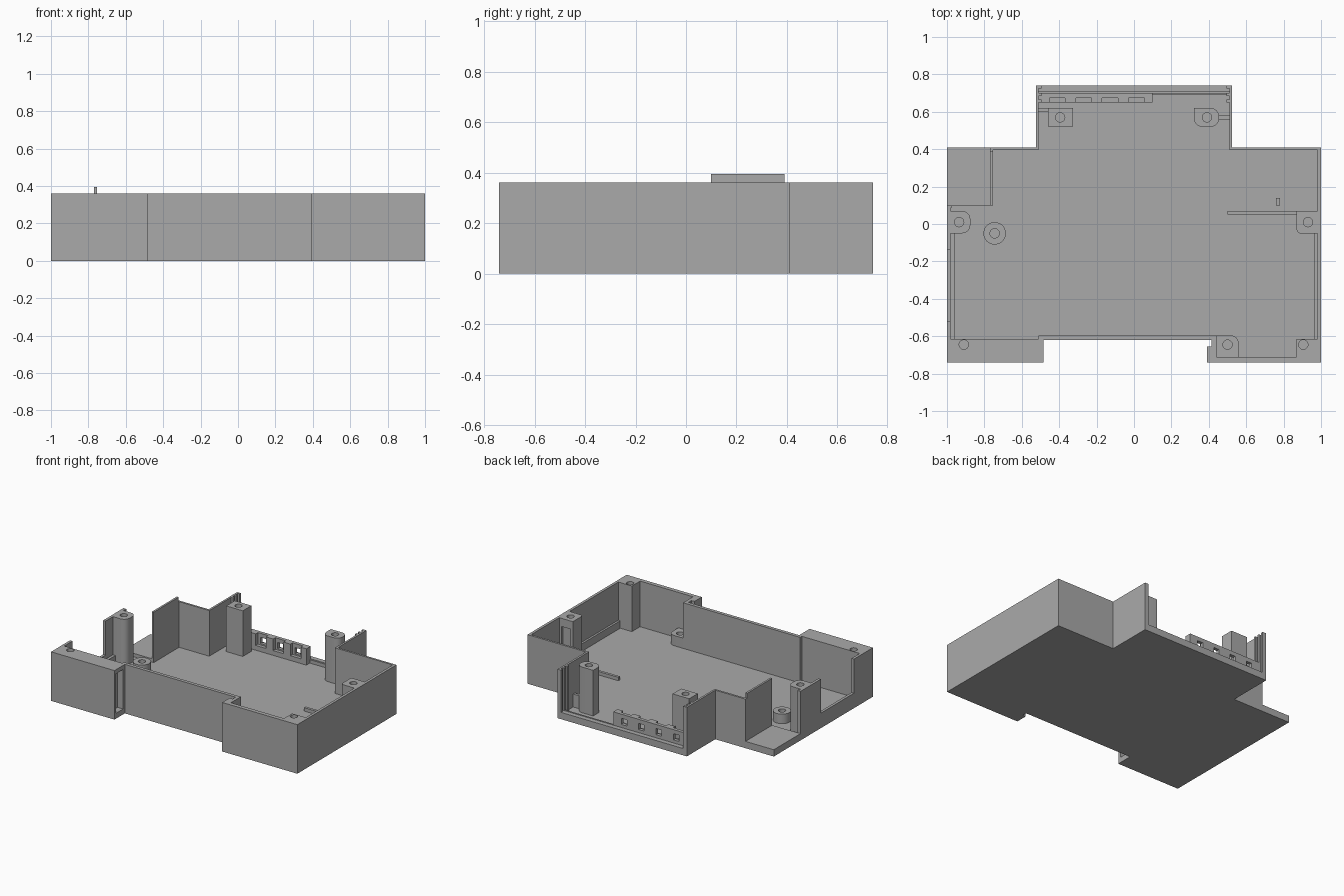
import bpy, bmesh, math

cube = bpy.data.objects.get("Cube")
if cube:
    bpy.data.objects.remove(cube, do_unlink=True)

grey = bpy.data.materials.new("plain grey plastic")
grey.use_nodes = True
grey.diffuse_color = (0.4, 0.4, 0.4, 1)
grey.node_tree.nodes["Principled BSDF"].inputs["Base Color"].default_value = (0.4, 0.4, 0.4, 1)

TOP = 0.36      # wall height
FLOOR = 0.025   # inner floor height
RIM = 0.05      # low rims and platform
T = 0.015       # thin wall thickness


def prism(name, points, z0, z1):
    """Extrude a flat outline from z0 up to z1."""
    bm = bmesh.new()
    face = bm.faces.new([bm.verts.new((x, y, z0)) for x, y in points])
    up = bmesh.ops.extrude_face_region(bm, geom=[face])["geom"]
    bmesh.ops.translate(bm, vec=(0, 0, z1 - z0),
                        verts=[v for v in up if isinstance(v, bmesh.types.BMVert)])
    bmesh.ops.recalc_face_normals(bm, faces=bm.faces)
    mesh = bpy.data.meshes.new(name)
    bm.to_mesh(mesh)
    bm.free()
    mesh.materials.append(grey)
    obj = bpy.data.objects.new(name, mesh)
    bpy.context.collection.objects.link(obj)
    return obj


def box(name, x0, x1, y0, y1, z0=0.0, z1=TOP):
    return prism(name, [(x0, y0), (x1, y0), (x1, y1), (x0, y1)], z0, z1)


def circle(cx, cy, r, n=24):
    return [(cx + r * math.cos(2 * math.pi * i / n),
             cy + r * math.sin(2 * math.pi * i / n)) for i in range(n)]


def cut(obj, *cutters):
    """Subtract the cutters, keep the result and delete them."""
    for c in cutters:
        c.hide_render = True
        mod = obj.modifiers.new("cut", "BOOLEAN")
        mod.operation, mod.solver, mod.object = "DIFFERENCE", "EXACT", c
    deps = bpy.context.evaluated_depsgraph_get()
    mesh = bpy.data.meshes.new_from_object(obj.evaluated_get(deps))
    obj.modifiers.clear()
    obj.data = mesh
    for c in cutters:
        bpy.data.objects.remove(c, do_unlink=True)
    return obj


def drill(obj, cx, cy, z1, depth):
    return cut(obj, prism("drill", circle(cx, cy, 0.025), z1 - depth, z1 + 0.05))


def post(name, x0, x1, y0, y1, hole, z1=TOP, rounded="", r=0.045):
    """Screw post; rounded lists corners 0-3 counter-clockwise from low x, low y."""
    corners = [(x0, y0, 1, 1), (x1, y0, -1, 1), (x1, y1, -1, -1), (x0, y1, 1, -1)]
    pts = []
    for i, (x, y, sx, sy) in enumerate(corners):
        if str(i) in rounded:
            for k in range(7):
                a = math.pi + i * math.pi / 2 + k * math.pi / 12
                pts.append((x + sx * r + r * math.cos(a), y + sy * r + r * math.sin(a)))
        else:
            pts.append((x, y))
    return drill(prism(name, pts, 0.01, z1), *hole, z1, min(0.15, z1 - 0.03))


# Floor plate
prism("floor", [(-1, -.74), (-.485, -.74), (-.485, -.62), (.415, -.62), (.415, -.655),
                (.39, -.655), (.39, -.74), (1, -.74), (1, .41), (.525, .41), (.525, .74),
                (-.525, .74), (-.525, .41), (-1, .41)], 0, FLOOR)
box("corner_platform", -1, -.76, .1, .41, 0, RIM)

# Front walls and solid front left block with a slot in its inner end
block = box("front_block", -1, -.485, -.74, -.615)
cut(block, box("slot", -.53, -.4, -.72, -.64, .04, .33))
drill(block, -.91, -.645, TOP, .15)
box("front_notch_wall", -.51, .44, -.62, -.595)
box("front_corner_wall", .39, 1, -.74, -.71)
box("notch_end_wall", .39, .44, -.74, -.655)
box("notch_end_inner_wall", .415, .44, -.71, -.595)

# Side walls, one of them with a wide opening
box("side_wall", .98, 1, -.74, .41)
open_wall = box("open_side_wall", -1, -.98, -.74, .1)
cut(open_wall, box("opening", -1.1, -.9, -.52, -.135, .11, .5))
box("corner_wall_return", -1, -.975, .085, .1)
for s, inner, outer in ((-1, .96, .98), (1, .965, .98)):
    box("side_ledge", *sorted((s * inner, s * outer)), -.615, -.05, 0, .08)

# Rear walls with a raised guide on the platform partition
box("rear_wall_wide", .51, 1, .41 - T, .41)
box("rear_wall_short", -.77, -.51, .41 - T, .41)
box("platform_partition", -.77, -.77 + T, .1, .41)
box("partition_tab", -.77, -.77 + T, .1, .39, TOP, .395)

# Rear bay: side walls, panel guides and low rims
for s in (-1, 1):
    box("bay_wall", *sorted((s * .51, s * .525)), .41 - T, .74)
    for y in (.65, .685, .725):
        box("panel_guide", *sorted((s * .495, s * .515)), y, y + T)
box("rear_rim", -.525, .525, .705, .74, 0, RIM)
box("rear_inner_rim", .1, .51, .69, .70, 0, RIM)

# Low strip with four recessed windows
strip = box("port_strip", -.51, .1, .65, .70, 0, .145)
cutters = []
for i in range(4):
    x = -.41 + i * .141
    cutters.append(box("recess", x - .042, x + .042, .6, .675, .06, .2))
    cutters.append(box("window", x - .022, x + .022, .6, .8, .07, .115))
cut(strip, *cutters)

# Screw posts
post("rear_post_square", -.46, -.325, .52, .62, (-.395, .57))
post("rear_post_round", .32, .455, .52, .62, (.39, .57), rounded="012")
post("side_post_round", -1, -.875, -.05, .07, (-.935, .01), rounded="12")
side = post("side_post_square", .87, 1, -.05, .07, (.93, .01), rounded="0", r=.02)
cut(side, box("pocket", .89, .96, .055, .2, .06, .3))
post("front_corner_post", .87, 1, -.74, -.615, (.905, -.645))
post("front_low_post", .435, .56, -.72, -.595, (.5, -.645), z1=.1, rounded="2")
drill(prism("floor_boss", circle(-.745, -.05, .06, 32), .01, .095), -.745, -.05, .095, .06)

# Small ribs on the floor and between posts and walls
box("floor_rib", .5, .88, .05, .07, 0, RIM)
box("floor_stub", .76, .78, .1, .14, 0, RIM)
box("square_post_rib", -.515, -.45, .60, .62, 0, .145)
box("round_post_rib", .45, .515, .56, .58, 0, .12)

# Keep round parts smooth and corners sharp
bpy.ops.object.select_all(action="DESELECT")
for o in bpy.context.scene.objects:
    if o.type == "MESH" and ("post" in o.name or "boss" in o.name):
        o.select_set(True)
        bpy.context.view_layer.objects.active = o
bpy.ops.object.shade_smooth_by_angle(angle=math.radians(30))
